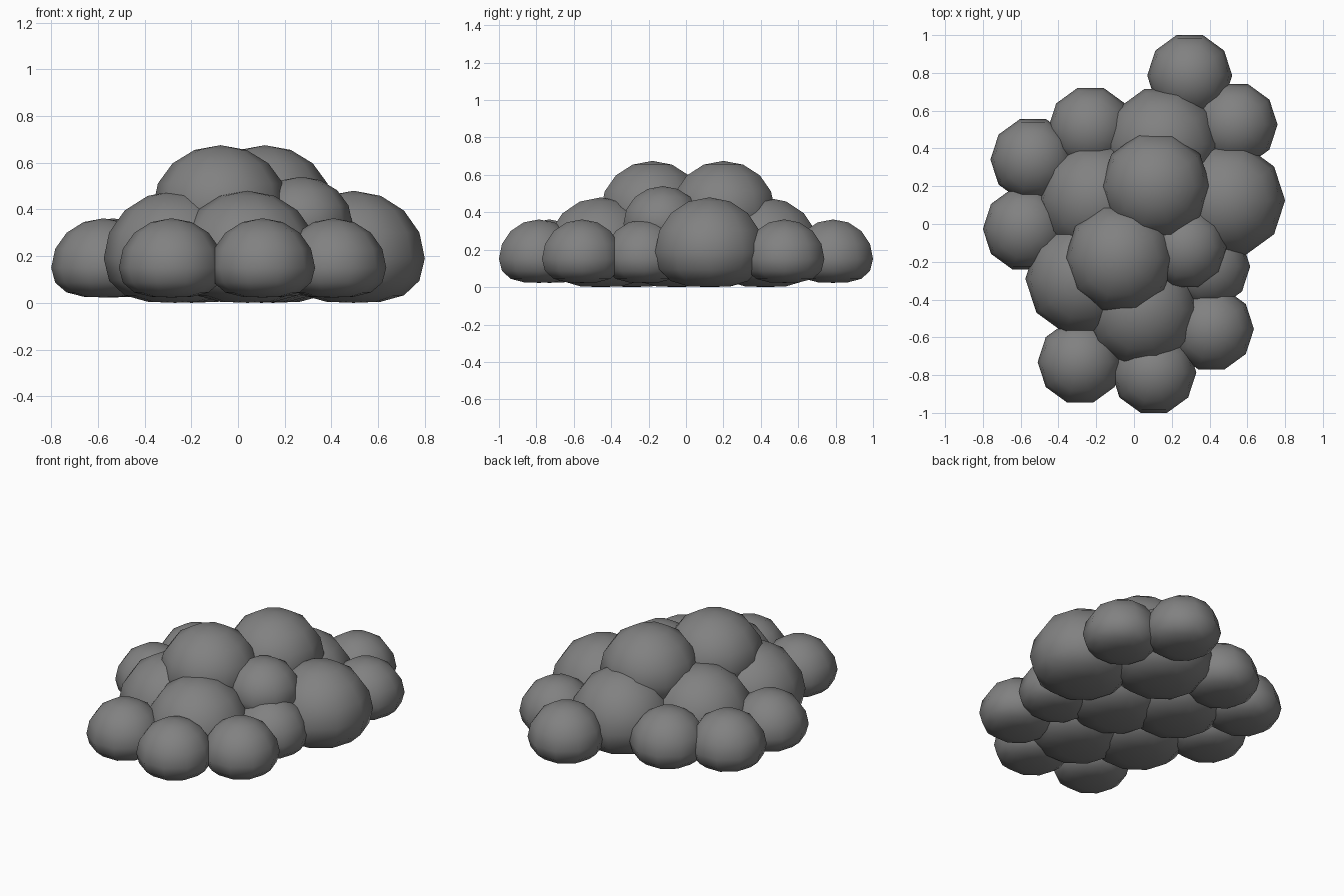
import bpy, bmesh
from math import sin, cos, pi

if "Cube" in bpy.data.objects:
    bpy.data.objects.remove(bpy.data.objects["Cube"])

SEG, RINGS = 10, 8

# Dark grey surface
dark = bpy.data.materials.new("dark_grey")
dark.diffuse_color = (0.22, 0.22, 0.22, 1)
dark.use_nodes = True
dark.node_tree.nodes["Principled BSDF"].inputs["Base Color"].default_value = dark.diffuse_color

# Round-topped puff with a squashed underside; z is its widest level
def puff(name, x, y, z, r, top, bottom):
    bm = bmesh.new()
    loops = []
    for i in range(1, RINGS):
        a = pi * i / RINGS
        c = cos(a)
        # the underside is boxier than an ellipse
        h = top * c if c >= 0 else -bottom * (1 - (1 - abs(c)) ** 1.45)
        if abs(c) < 1e-6:
            h = 0
        loops.append([bm.verts.new((r * sin(a) * cos(2 * pi * k / SEG),
                                    r * sin(a) * sin(2 * pi * k / SEG), h))
                      for k in range(SEG)])
    north = bm.verts.new((0, 0, top))
    south = bm.verts.new((0, 0, -bottom))
    for k in range(SEG):
        n = (k + 1) % SEG
        bm.faces.new((north, loops[0][k], loops[0][n]))
        bm.faces.new((south, loops[-1][n], loops[-1][k]))
        for a, b in zip(loops, loops[1:]):
            bm.faces.new((a[k], b[k], b[n], a[n]))
    for f in bm.faces:
        f.smooth = True
    me = bpy.data.meshes.new(name)
    bm.to_mesh(me)
    bm.free()
    me.materials.append(dark)
    ob = bpy.data.objects.new(name, me)
    ob.location = (x, y, z)
    bpy.context.collection.objects.link(ob)

# Outer ring of small puffs
for i, (x, y) in enumerate([(0.295, 0.786), (0.535, 0.526), (-0.23, 0.506),
                            (-0.535, 0.341), (-0.575, -0.026), (-0.285, -0.731),
                            (0.105, -0.786), (0.41, -0.556), (0.39, -0.225)]):
    puff(f"edge_puff_{i + 1}", x, y, 0.15, 0.225, 0.212, 0.127)

# Large body puffs, including the hidden centre one
for i, (x, y) in enumerate([(0.495, 0.125), (-0.27, -0.29), (0.04, -0.455),
                            (-0.2, 0.13), (0.15, 0.425), (0.10, -0.05)]):
    puff(f"body_puff_{i + 1}", x, y, 0.19, 0.305, 0.29, 0.19)

# Upper puffs
puff("top_puff_back", 0.115, 0.20, 0.41, 0.29, 0.265, 0.17)
puff("top_puff_front", -0.075, -0.18, 0.41, 0.29, 0.265, 0.17)
puff("top_puff_side", 0.27, -0.125, 0.34, 0.22, 0.2, 0.125)
